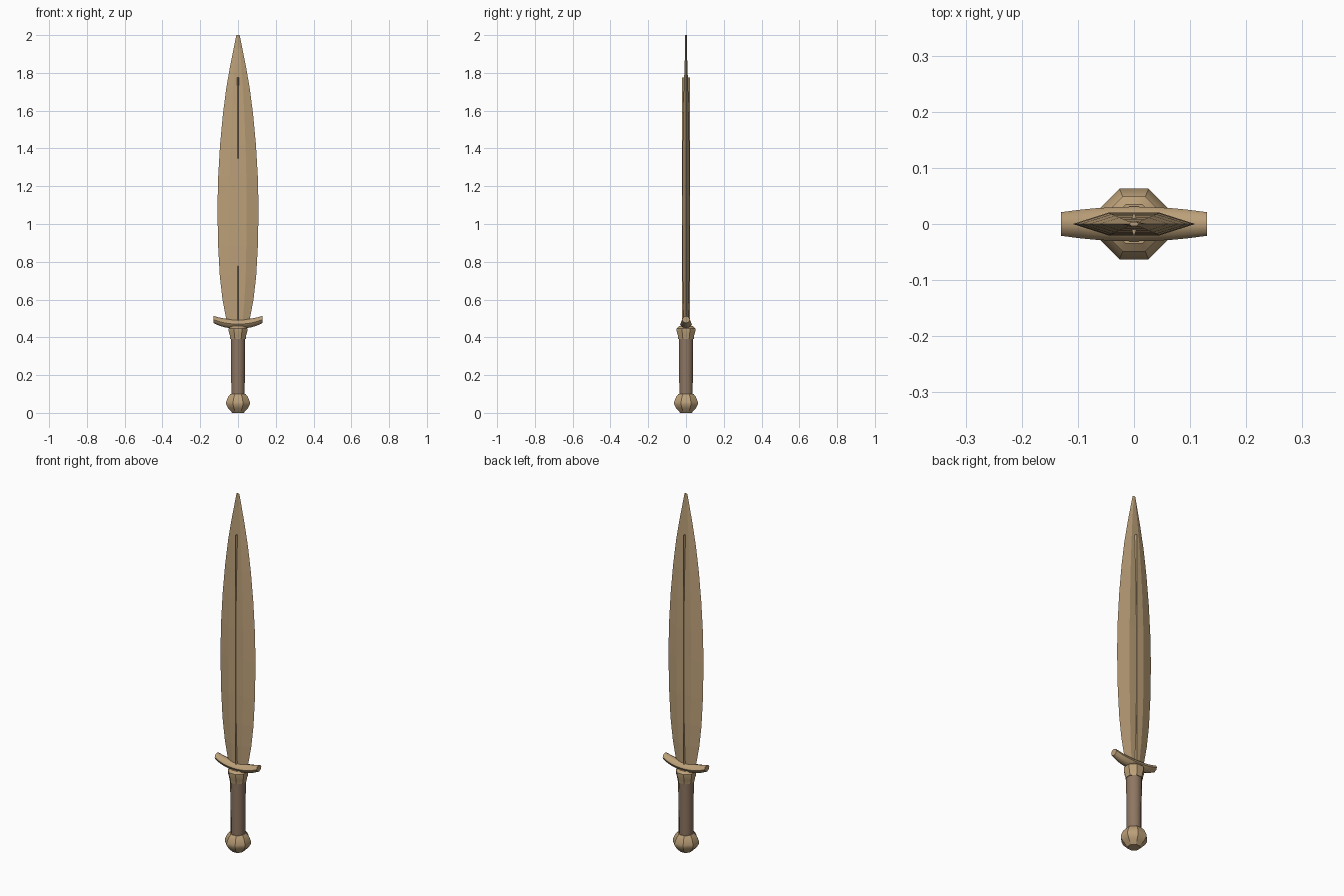
import bpy, bmesh, math

if "Cube" in bpy.data.objects:
    bpy.data.objects.remove(bpy.data.objects["Cube"])


def material(name, rgb):
    m = bpy.data.materials.new(name)
    m.diffuse_color = (*rgb, 1)
    m.use_nodes = True
    m.node_tree.nodes["Principled BSDF"].inputs["Base Color"].default_value = m.diffuse_color
    return m


BRONZE = material("bronze", (0.50, 0.35, 0.19))
LEATHER = material("leather", (0.27, 0.18, 0.12))


def loft(name, rings, mat, smooth=None):
    """Skin a list of equal-length point rings and cap both ends."""
    bm = bmesh.new()
    loops = [[bm.verts.new(p) for p in ring] for ring in rings]
    n = len(loops[0])
    for a, b in zip(loops, loops[1:]):
        for i in range(n):
            j = (i + 1) % n
            bm.faces.new((a[i], a[j], b[j], b[i]))
    bm.faces.new(loops[0][::-1])
    bm.faces.new(loops[-1])
    bmesh.ops.recalc_face_normals(bm, faces=bm.faces)
    mesh = bpy.data.meshes.new(name)
    bm.to_mesh(mesh)
    bm.free()
    obj = bpy.data.objects.new(name, mesh)
    bpy.context.collection.objects.link(obj)
    mesh.materials.append(mat)
    if smooth:
        bpy.ops.object.select_all(action='DESELECT')
        obj.select_set(True)
        bpy.context.view_layer.objects.active = obj
        bpy.ops.object.shade_smooth_by_angle(angle=math.radians(smooth))
    return obj


def octagon(r):
    # r is the distance to the flat sides
    R = r / math.cos(math.pi / 8)
    return [(R * math.cos(math.pi / 8 * (2 * i + 1)),
             R * math.sin(math.pi / 8 * (2 * i + 1))) for i in range(8)]


def turned(name, profile, mat, smooth=None):
    return loft(name, [[(x, y, z) for x, y in octagon(r)] for r, z in profile], mat, smooth)


# Leaf-shaped blade with a flattened hexagonal section
outline = [(0.47, 0.057), (0.52, 0.067), (0.60, 0.082), (0.72, 0.096), (0.88, 0.105),
           (1.08, 0.109), (1.25, 0.105), (1.42, 0.095), (1.58, 0.080), (1.72, 0.062),
           (1.84, 0.041), (1.93, 0.023), (2.0, 0.009)]
blade = []
for z, w in outline:
    f, t = w * 0.42, max(w * 0.185, 0.004)
    blade.append([(-w, 0, z), (-f, -t, z), (f, -t, z), (w, 0, z), (f, t, z), (-f, t, z)])
loft("blade", blade, BRONZE)

# Thin central ridge standing out on both faces
loft("blade_ridge", [[(-0.008, 0, z), (0, -0.022, z), (0.008, 0, z), (0, 0.022, z)]
                     for z in (0.47, 1.775)], BRONZE)

# Upswept crossguard: (x, half depth, bottom, top)
half = [(0, 0.031, 0.445, 0.495), (0.035, 0.030, 0.447, 0.496), (0.07, 0.028, 0.453, 0.499),
        (0.10, 0.025, 0.462, 0.505), (0.13, 0.021, 0.476, 0.513)]
guard = []
for x, d, lo, hi in [(-x, d, a, b) for x, d, a, b in half[:0:-1]] + half:
    c, h = (lo + hi) / 2, (hi - lo) / 2
    guard.append([(x, d * math.cos(math.pi * i / 4), c + h * math.sin(math.pi * i / 4))
                  for i in range(8)])
loft("crossguard", guard, BRONZE, 50)

# Collar, grip and pommel
turned("collar", [(0.041, 0.39), (0.043, 0.41), (0.049, 0.43), (0.049, 0.448), (0.035, 0.46)],
       BRONZE, 30)
turned("grip", [(0.035, 0.08), (0.038, 0.40)], LEATHER, 50)
turned("pommel", [(0.030, 0.0), (0.053, 0.025), (0.063, 0.045), (0.063, 0.057),
                  (0.052, 0.085), (0.040, 0.10)], BRONZE, 30)
